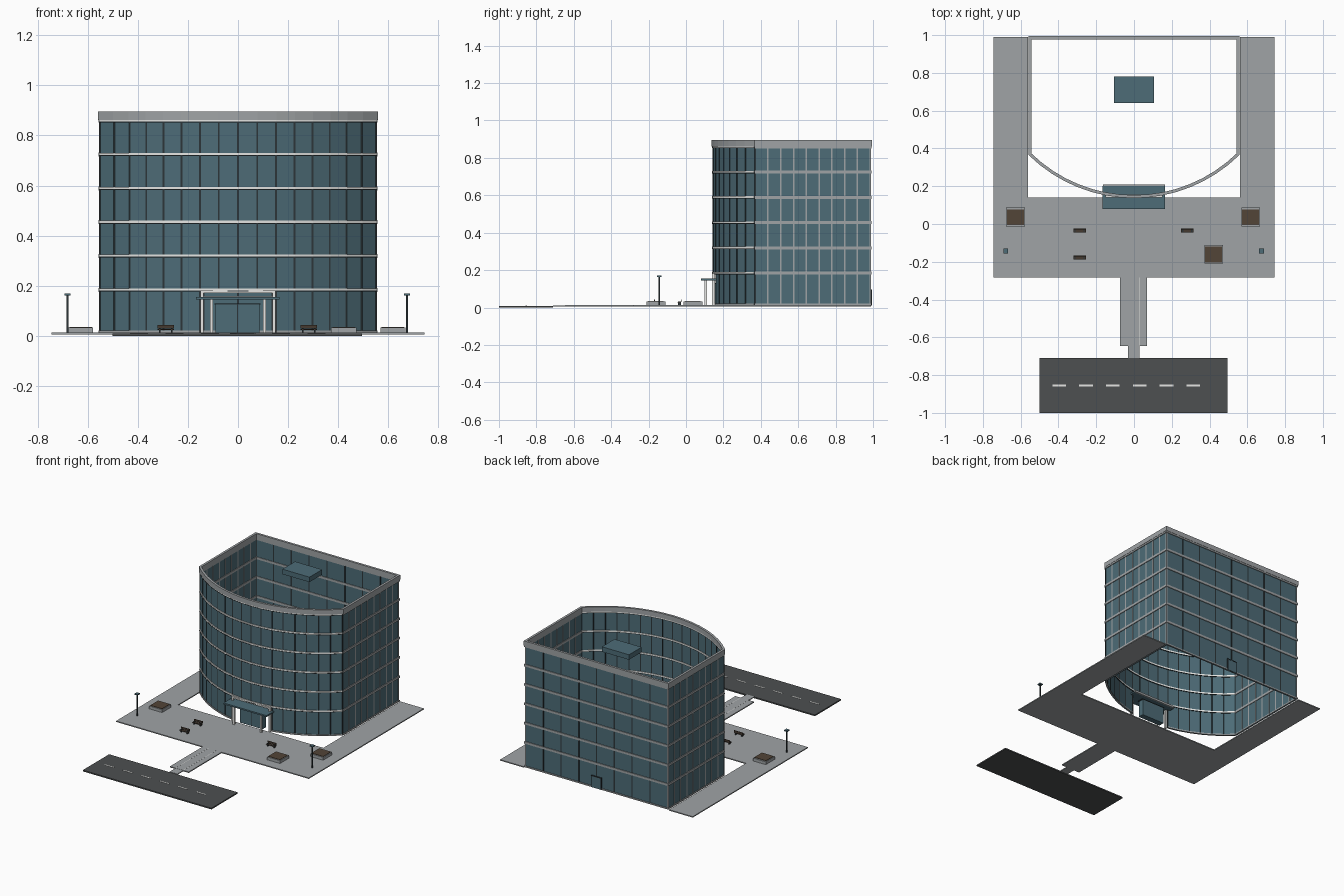
import bpy, bmesh
from math import sin, cos, asin
from mathutils import Vector

if "Cube" in bpy.data.objects:
    bpy.data.objects.remove(bpy.data.objects["Cube"])


def material(name, r, g, b):
    m = bpy.data.materials.new(name)
    m.use_nodes = True
    m.diffuse_color = (r, g, b, 1)
    m.node_tree.nodes["Principled BSDF"].inputs["Base Color"].default_value = (r, g, b, 1)
    return m


GLASS = material("teal glass", .075, .15, .185)
STONE = material("grey stone", .35, .37, .38)
PALE = material("off white trim", .8, .8, .78)
ROAD = material("asphalt", .075, .08, .082)
METAL = material("dark metal", .025, .035, .04)
WOOD = material("dark wood", .06, .042, .03)
SOIL = material("brown soil", .085, .058, .038)


def finish(name, bm, mat):
    bmesh.ops.recalc_face_normals(bm, faces=bm.faces)
    me = bpy.data.meshes.new(name)
    bm.to_mesh(me)
    bm.free()
    me.materials.append(mat)
    ob = bpy.data.objects.new(name, me)
    bpy.context.collection.objects.link(ob)
    return ob


def boxes(name, mat, *bounds):
    """One object from boxes given as (x0, x1, y0, y1, z0, z1)."""
    bm = bmesh.new()
    for x0, x1, y0, y1, z0, z1 in bounds:
        new = bmesh.ops.create_cube(bm, size=1)["verts"]
        for v in new:
            v.co = Vector((x0 if v.co.x < 0 else x1, y0 if v.co.y < 0 else y1,
                           z0 if v.co.z < 0 else z1))
    return finish(name, bm, mat)


def prism(name, mat, outline, z0, z1):
    bm = bmesh.new()
    face = bm.faces.new([bm.verts.new((x, y, z0)) for x, y in outline])
    new = bmesh.ops.extrude_face_region(bm, geom=[face])["geom"]
    for v in new:
        if isinstance(v, bmesh.types.BMVert):
            v.co.z = z1
    return finish(name, bm, mat)


def side_normals(path, closed):
    """Mitred outward direction at every point of a counter-clockwise path."""
    n, result = len(path), []
    for i, p in enumerate(path):
        dirs = []
        if closed or i > 0:
            dirs.append((p - path[i - 1]).normalized())
        if closed or i < n - 1:
            dirs.append((path[(i + 1) % n] - p).normalized())
        sides = [Vector((d.y, -d.x)) for d in dirs]
        m = sum(sides, Vector((0, 0))).normalized()
        result.append(m / m.dot(sides[0]))
    return result


def wall(name, mat, path, outer, inner, levels, closed=False):
    """Sweep a rectangular section along the path at each (z0, z1) level."""
    bm = bmesh.new()
    normals = side_normals(path, closed)
    for z0, z1 in levels:
        rows = []
        for p, m in zip(path, normals):
            a, b = p + m * outer, p - m * inner
            rows.append([bm.verts.new((*q, z)) for q, z in
                         ((a, z0), (a, z1), (b, z1), (b, z0))])
        pairs = list(zip(rows, rows[1:]))
        if closed:
            pairs.append((rows[-1], rows[0]))
        else:
            bm.faces.new(rows[0])
            bm.faces.new(rows[-1])
        for r, s in pairs:
            for k in range(4):
                bm.faces.new((r[k], r[k - 1], s[k - 1], s[k]))
    return finish(name, bm, mat)


# Building footprint: bowed front, straight sides and back
HALF, SHOULDER, APEX, BACK = .55, .37, .146, .985
sag = SHOULDER - APEX
radius = (HALF ** 2 + sag ** 2) / (2 * sag)
sweep = asin(HALF / radius)
SEGS = 16
arc = []
for i in range(SEGS + 1):
    t = sweep * (2 * i / SEGS - 1)
    arc.append(Vector((radius * sin(t), APEX + radius - radius * cos(t))))
back_right, back_left = Vector((HALF, BACK)), Vector((-HALF, BACK))
loop = arc + [back_right, back_left]
straight = [arc[-1], back_right, back_left, arc[0]]

# Glass walls, with an opening at the ground floor for the entrance
BASE, FIRST, STEP, TOP = .012, .185, .135, .862
wall("upper_glass", GLASS, loop, .002, .002, [(FIRST, TOP)], closed=True)
mid = SEGS // 2
around = arc[mid + 2:] + [back_right, back_left] + arc[:mid - 1]
wall("ground_floor_glass", GLASS, around, .002, .002, [(BASE, FIRST)])

# Floor bands and parapet
floors = [FIRST + STEP * i for i in range(6)]
wall("side_floor_bands", STONE, straight, .007, .006,
     [(z - .009, z + .007) for z in floors] + [(BASE, BASE + .009)])
wall("front_floor_bands", PALE, arc, .007, .006, [(z - .004, z + .005) for z in floors])
wall("front_band_rails", METAL, arc, .008, .006, [(z - .008, z - .004) for z in floors])
for label, part in (("right", arc[:mid - 1]), ("left", arc[mid + 2:])):
    wall("front_sill_" + label, STONE, part, .007, .006, [(BASE, BASE + .009)])
wall("parapet", STONE, loop, .009, .007, [(TOP, .895)], closed=True)


# Vertical mullions
def posts(name, mat, points, half):
    boxes(name, mat, *[(p.x - half, p.x + half, p.y - half, p.y + half, BASE, TOP)
                       for p in points])


posts("front_mullions", METAL, [p for p in arc if abs(p.x) > .1], .0035)
boxes("front_centre_mullions", METAL,
      *[(p.x - .003, p.x + .003, p.y - .003, p.y + .003, FIRST, TOP)
        for p in arc if abs(p.x) < .1])
posts("side_mullions", STONE, [Vector((s * HALF, SHOULDER + (BACK - SHOULDER) * i / 9))
                               for s in (-1, 1) for i in range(1, 10)], .004)
posts("back_mullions", METAL, [Vector((HALF * (i / 4 - 1), BACK)) for i in range(1, 8)], .004)

# Roof plant box and back service door
boxes("roof_box", GLASS, (-.105, .105, .64, .78, .858, .893))
boxes("back_door", GLASS, (-.035, .035, BACK, .993, BASE, .09))
boxes("back_door_frame", METAL, (-.04, -.035, BACK, .995, BASE, .095),
      (.035, .04, BACK, .995, BASE, .095), (-.04, .04, BACK, .995, .09, .095))

# Entrance: canopy, frame, pillars and door
boxes("entrance_canopy", GLASS, (-.168, .165, .08, .2, .145, .155))
boxes("entrance_lintel", STONE, (-.165, .165, .2, .21, .145, .16))
boxes("entrance_frame", PALE, (-.15, .15, .14, .155, .172, .182),
      *[(x - .006, x + .006, .14, .155, BASE, .175) for x in (-.144, .144)])
boxes("entrance_pillars", PALE, *[(x - .006, x + .006, .1, .112, BASE, .145)
                                  for x in (-.105, .105)])
boxes("entrance_door", GLASS, (-.09, .085, .15, .19, BASE, .125))
boxes("door_trim", METAL, (-.094, .089, .147, .19, .125, .13), (-.004, 0, .147, .15, BASE, .125))

# Plaza, path and road
W, INNER, FRONT = .745, .562, -.282
prism("plaza", STONE, [(-W, FRONT), (W, FRONT), (W, .99), (INNER, .99), (INNER, .14),
                       (-INNER, .14), (-INNER, .99), (-W, .99)], .006, .013)
boxes("path", STONE, (-.075, .07, -.645, FRONT, .006, .013), (-.032, .028, -.71, -.645, .006, .012))
boxes("path_edges", PALE, *[(x - .001, x + .001, -.645, FRONT, .013, .0135) for x in (-.032, .028)])
boxes("road", ROAD, (-.5, .495, -1, -.71, 0, .009))
boxes("road_dashes", PALE, *[(-.432 + .142 * i, -.36 + .142 * i, -.859, -.851, .009, .0105)
                             for i in range(6)])

# Planters
for n, (x, y) in enumerate([(-.628, .037), (.618, .037), (.422, -.16)], 1):
    boxes(f"planter_{n}", STONE, (x - .05, x + .05, y - .05, y + .05, .013, .033))
    boxes(f"planter_soil_{n}", SOIL, (x - .045, x + .045, y - .043, y + .04, .033, .036))

# Benches
for n, (x, y) in enumerate([(-.288, -.035), (.282, -.035), (-.288, -.178)], 1):
    boxes(f"bench_{n}", WOOD, (x - .033, x + .033, y - .011, y + .009, .024, .028),
          (x - .033, x + .033, y + .007, y + .011, .03, .043))
    boxes(f"bench_legs_{n}", METAL, *[(x + s - .003, x + s + .003, y - .008, y + .009, .013, .032)
                                      for s in (-.024, .024)])

# Lamp posts
for side, x in (("right", -.68), ("left", .675)):
    y = -.143
    boxes("lamp_post_" + side, METAL, (x - .004, x + .004, y - .004, y + .004, .013, .162))
    boxes("lamp_head_" + side, GLASS, (x - .012, x + .012, y - .012, y + .012, .162, .17))
